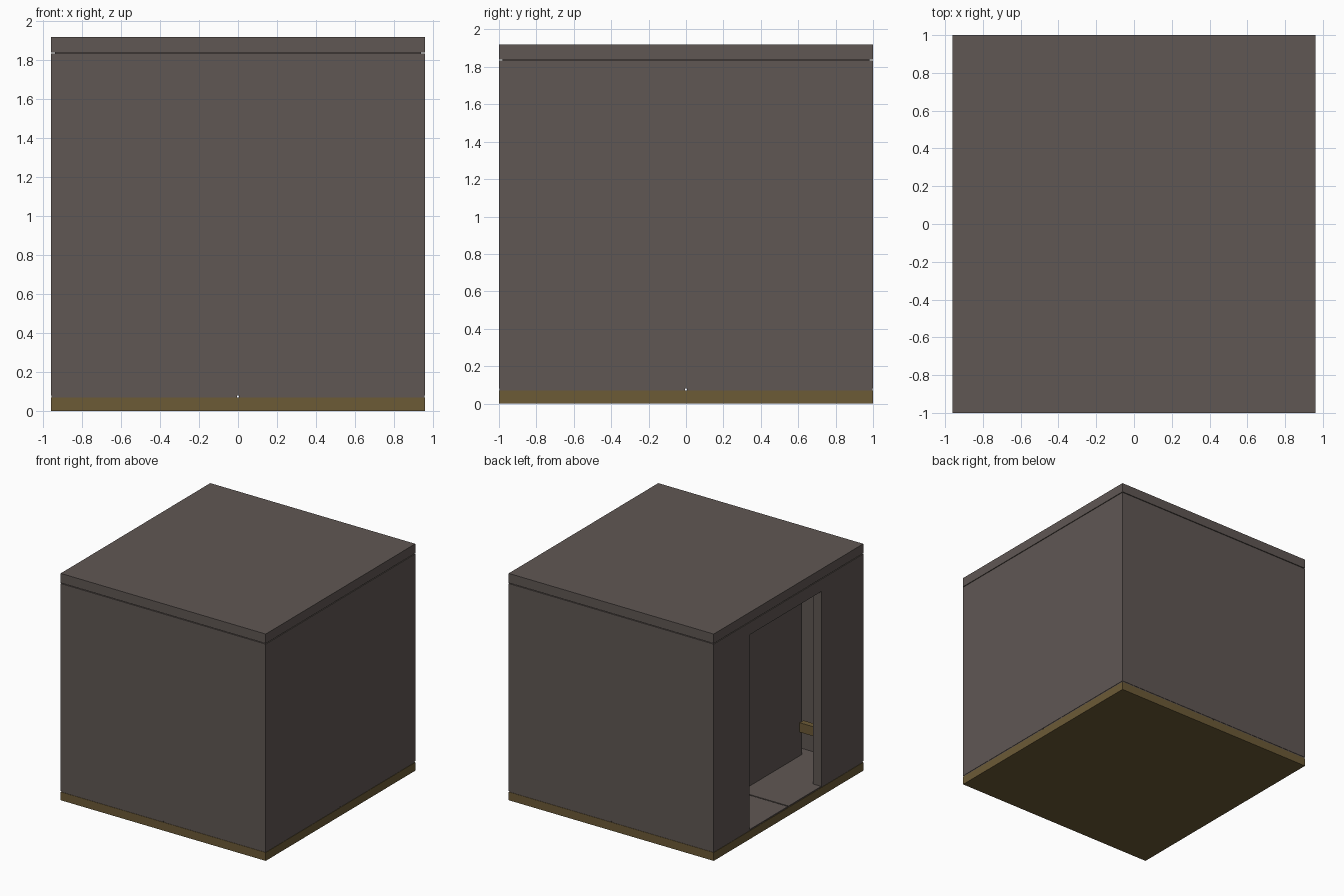
import bpy
import bmesh

cube = bpy.data.objects.get("Cube")
if cube:
    bpy.data.objects.remove(cube, do_unlink=True)


def make_material(name, color):
    mat = bpy.data.materials.new(name)
    mat.use_nodes = True
    mat.diffuse_color = (*color, 1)
    bsdf = mat.node_tree.nodes["Principled BSDF"]
    bsdf.inputs["Base Color"].default_value = (*color, 1)
    bsdf.inputs["Roughness"].default_value = 0.9
    return mat


stone = make_material("warm_grey", (0.117, 0.096, 0.088))
wood = make_material("brown_wood", (0.150, 0.103, 0.037))


def finish(name, bm, mat):
    bmesh.ops.recalc_face_normals(bm, faces=bm.faces)
    mesh = bpy.data.meshes.new(name)
    bm.to_mesh(mesh)
    bm.free()
    mesh.materials.append(mat)
    obj = bpy.data.objects.new(name, mesh)
    bpy.context.collection.objects.link(obj)
    return obj


def box(name, xs, ys, zs, mat):
    """Box given by its limits along each axis."""
    bm = bmesh.new()
    bmesh.ops.create_cube(bm, size=1)
    for v in bm.verts:
        v.co = [lim[0] if c < 0 else lim[1] for c, lim in zip(v.co, (xs, ys, zs))]
    return finish(name, bm, mat)


W, D = 0.96, 1.0          # half width and half depth
T = 0.08                  # wall thickness
BASE, FLOOR, EAVE, TOP = 0.07, 0.08, 1.84, 1.92
WALL_TOP = EAVE - 0.006   # leaves a fine groove under the roof

# Base slab, flat roof and the recessed ceiling lining that forms the groove
box("base", (-W, W), (-D, D), (0, BASE), wood)
box("roof", (-W, W), (-D, D), (EAVE, TOP), stone)
box("ceiling_lining", (0.02 - W, W - 0.02), (0.02 - D, D - 0.02), (WALL_TOP, EAVE), stone)

# Four floor tiles separated by narrow joints
gap, inset = 0.005, 0.003
for sx, side in ((-1, "right"), (1, "left")):
    for sy, end in ((-1, "front"), (1, "back")):
        xs = sorted((sx * gap, sx * (W - inset)))
        ys = sorted((sy * gap, sy * (D - inset)))
        box(f"floor_tile_{end}_{side}", xs, ys, (BASE, FLOOR), stone)

# Solid walls on three sides
box("front_wall", (-W, W), (-D, -D + T), (FLOOR, WALL_TOP), stone)
box("back_wall", (-W, W), (D - T, D), (FLOOR, WALL_TOP), stone)
box("solid_side_wall", (W - T, W), (-D + T, D - T), (FLOOR, WALL_TOP), stone)

# Side wall at -x: one profile with the doorway cut out
door_front, door_back, door_top = -0.44, 0.52, 1.73
wall_front, wall_back = -D + T, D - T
profile = [(wall_front, FLOOR), (door_front, FLOOR), (door_front, door_top),
           (door_back, door_top), (door_back, FLOOR), (wall_back, FLOOR),
           (wall_back, WALL_TOP), (wall_front, WALL_TOP)]
bm = bmesh.new()
face = bm.faces.new([bm.verts.new((-W, y, z)) for y, z in profile])
ext = bmesh.ops.extrude_face_region(bm, geom=[face])
moved = [g for g in ext["geom"] if isinstance(g, bmesh.types.BMVert)]
bmesh.ops.translate(bm, verts=moved, vec=(T, 0, 0))
finish("doorway_wall", bm, stone)

# Screen inside the doorway and the wooden rail that meets its front edge
box("inner_screen", (-0.505, -0.43), (-0.83, 0.83), (FLOOR, WALL_TOP), stone)
box("side_rail", (T - W, -0.505), (-0.85, -0.80), (0.28, 0.36), wood)
